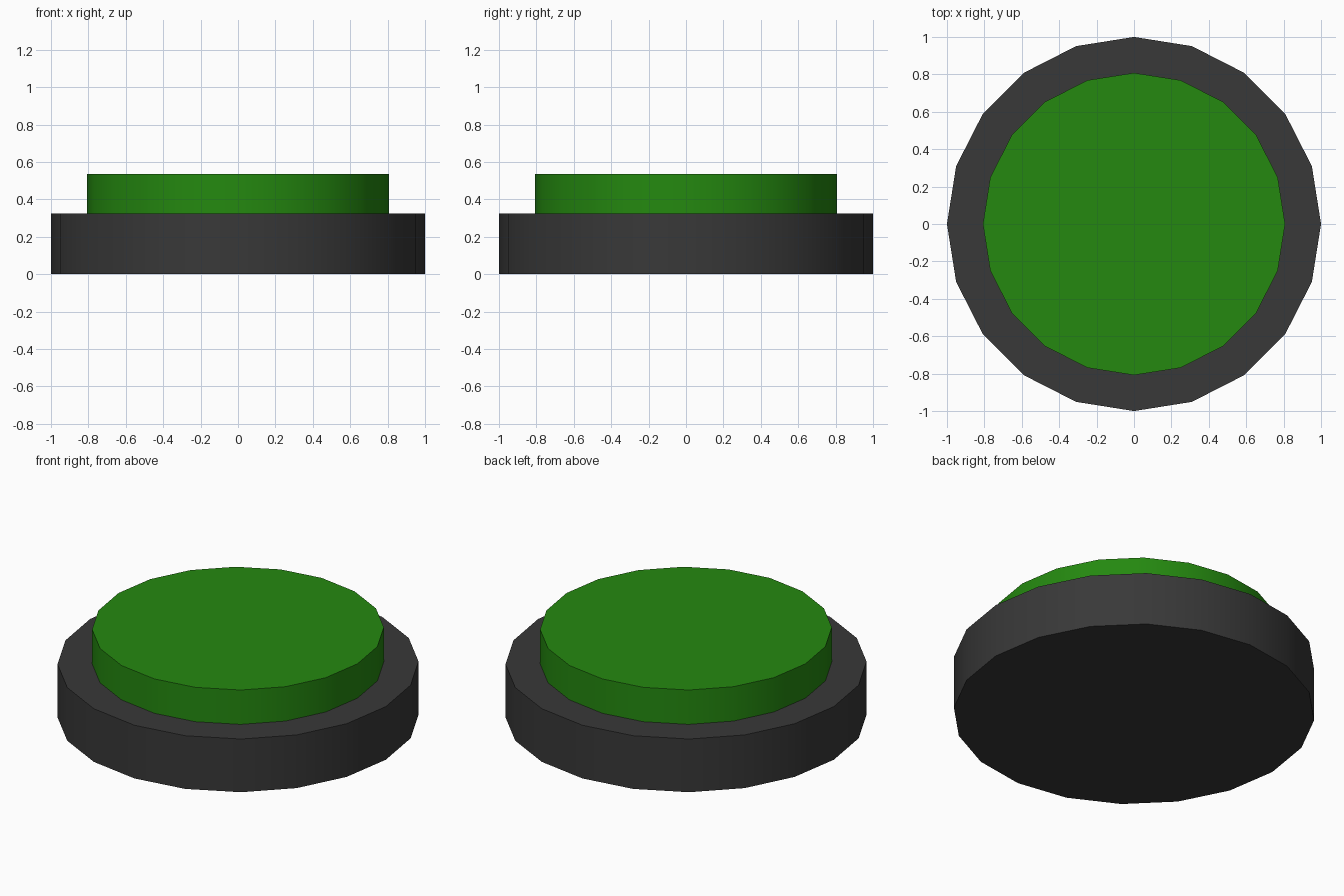
import bpy
import math

if "Cube" in bpy.data.objects:
    bpy.data.objects.remove(bpy.data.objects["Cube"])


def disc(name, radius, z0, z1, color):
    """20-sided disc between two heights, smooth sides and sharp rims."""
    bpy.ops.mesh.primitive_cylinder_add(
        vertices=20, radius=radius, depth=z1 - z0, location=(0, 0, (z0 + z1) / 2))
    obj = bpy.context.object
    obj.name = name
    mat = bpy.data.materials.new(name + "_color")
    mat.diffuse_color = (*color, 1.0)
    mat.use_nodes = True
    mat.node_tree.nodes["Principled BSDF"].inputs["Base Color"].default_value = mat.diffuse_color
    obj.data.materials.append(mat)
    bpy.ops.object.shade_smooth_by_angle(angle=math.radians(30))
    return obj


# Dark housing standing on the floor
disc("button_base", 1.0, 0.0, 0.325, (0.04, 0.04, 0.04))

# Green push cap, seated slightly into the housing
disc("button_cap", 0.808, 0.315, 0.535, (0.018, 0.25, 0.005))
